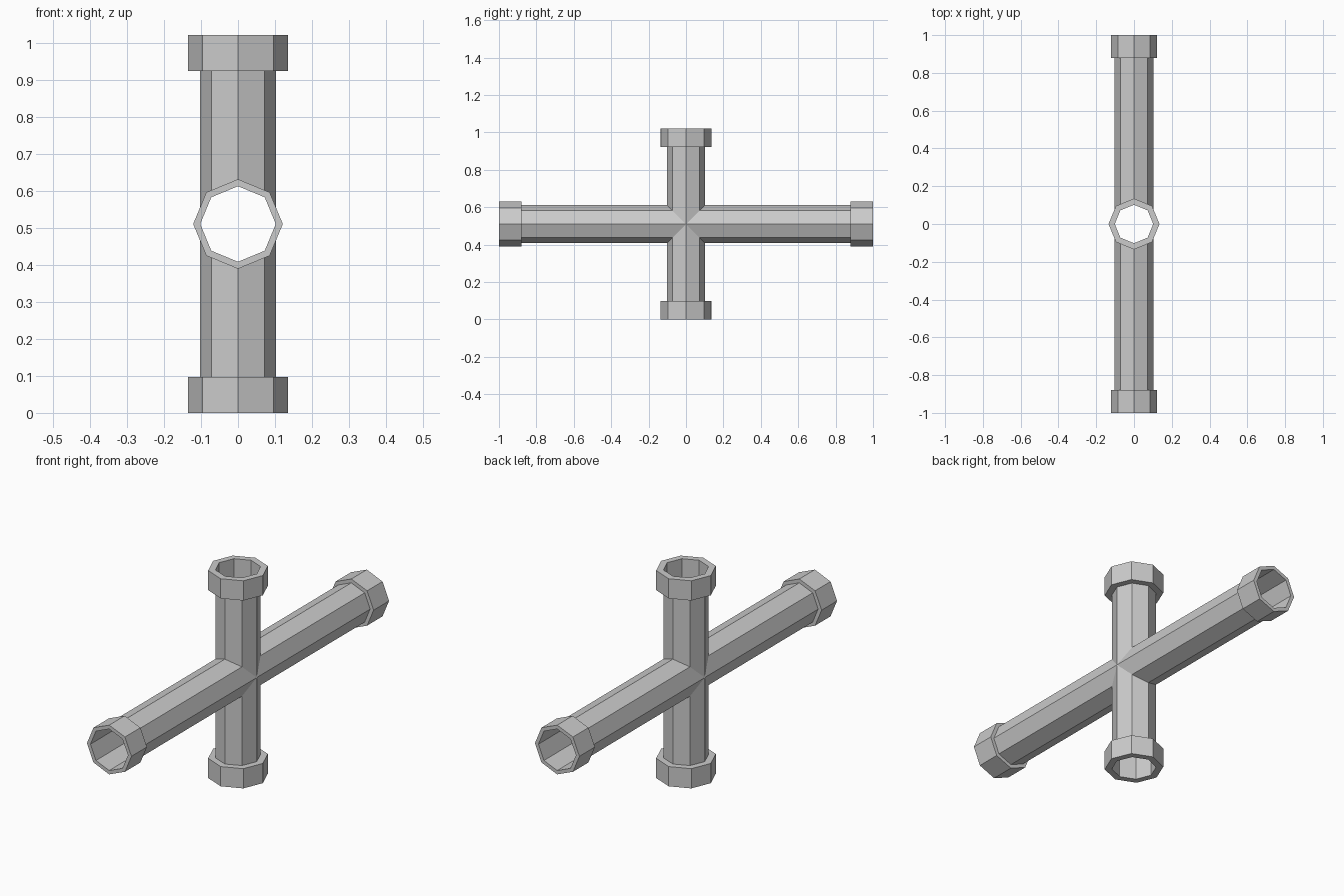
import bpy, bmesh, math
from mathutils import Matrix, Vector

if "Cube" in bpy.data.objects:
    bpy.data.objects.remove(bpy.data.objects["Cube"])

SIDES, R, MID = 8, 0.102, 0.51
# arm name, turn about x, length, collar start, collar radius
ARMS = [("top", 0, 0.51, 0.413, 0.135),
        ("front", 90, 1.0, 0.88, 0.121),
        ("bottom", 180, 0.51, 0.413, 0.135),
        ("back", 270, 1.0, 0.88, 0.121)]


def ring(bm, turn, radius, height):
    """Octagon around an arm; height=None gives the mitred centre ring."""
    verts = []
    for i in range(SIDES):
        a = math.tau * i / SIDES
        x, y = radius * math.cos(a), radius * math.sin(a)
        p = Vector((x, y, abs(y) if height is None else height))
        verts.append(bm.verts.new(turn @ p))
    return verts


def strip(bm, turn, profile):
    rings = [ring(bm, turn, r, h) for r, h in profile]
    for lo, hi in zip(rings, rings[1:]):
        for i in range(SIDES):
            j = (i + 1) % SIDES
            bm.faces.new((lo[i], lo[j], hi[j], hi[i]))


def finish(bm, name):
    bmesh.ops.remove_doubles(bm, verts=bm.verts, dist=1e-5)
    mesh = bpy.data.meshes.new(name)
    bm.to_mesh(mesh)
    bm.free()
    obj = bpy.data.objects.new(name, mesh)
    obj.location.z = MID
    bpy.context.collection.objects.link(obj)


# Four open tubes mitred together at the centre
pipe = bmesh.new()
for name, angle, length, start, collar_r in ARMS:
    turn = Matrix.Rotation(math.radians(angle), 3, 'X')
    strip(pipe, turn, [(R, None), (R, start), (R, length)])

    # Wider collar on the open end
    collar = bmesh.new()
    strip(collar, turn, [(R, start), (collar_r, start),
                         (collar_r, length), (R, length)])
    finish(collar, name + "_collar")
finish(pipe, "cross_pipe")
